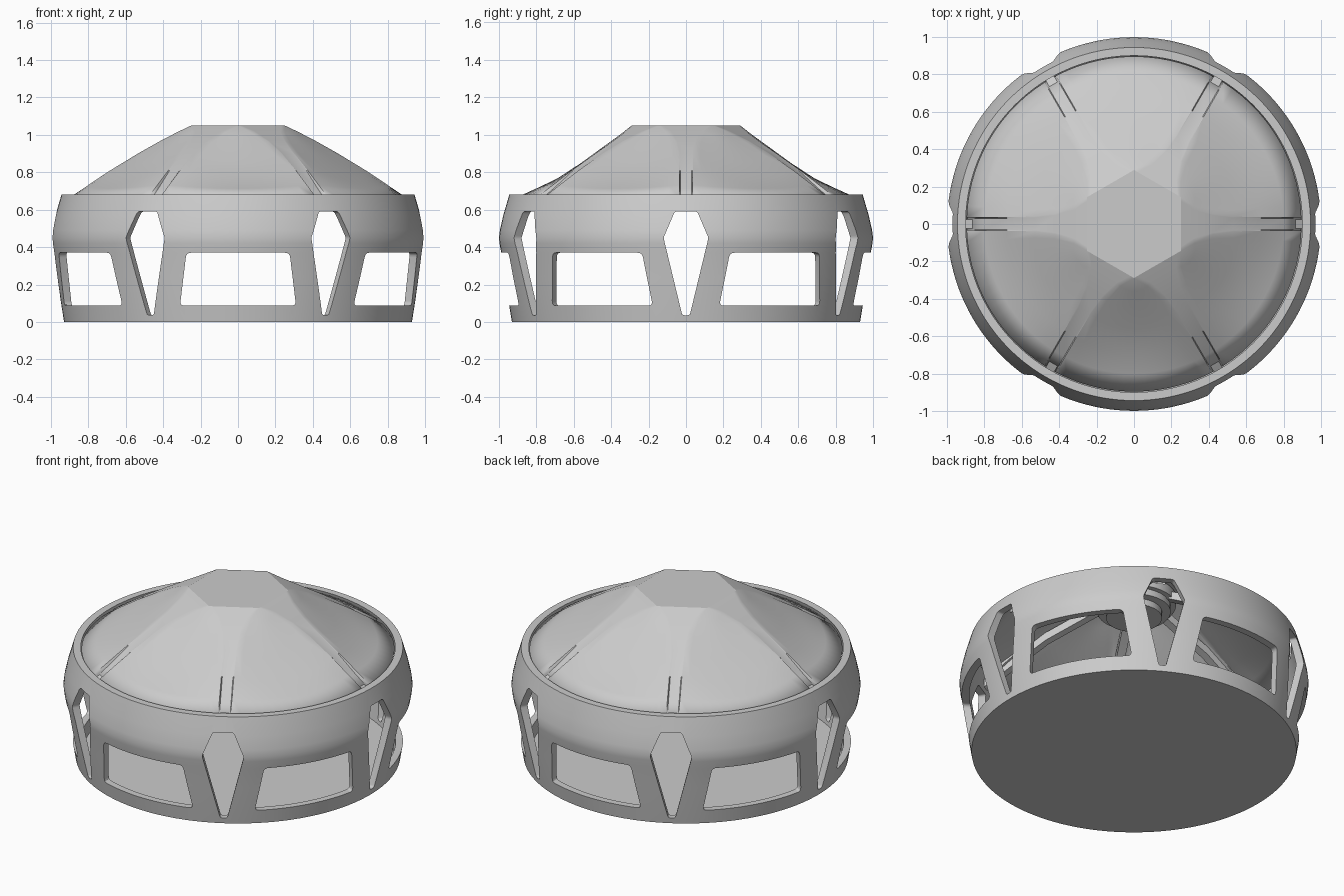
import bpy, bmesh, math
from mathutils import Vector, Matrix

if "Cube" in bpy.data.objects:
    bpy.data.objects.remove(bpy.data.objects["Cube"])


def finish(name, bm, angle=30):
    bmesh.ops.remove_doubles(bm, verts=bm.verts, dist=1e-4)
    bmesh.ops.recalc_face_normals(bm, faces=bm.faces)
    me = bpy.data.meshes.new(name)
    bm.to_mesh(me)
    bm.free()
    ob = bpy.data.objects.new(name, me)
    bpy.context.collection.objects.link(ob)
    select(ob)
    bpy.ops.object.shade_smooth_by_angle(angle=math.radians(angle))
    return ob


def select(ob):
    bpy.ops.object.select_all(action='DESELECT')
    bpy.context.view_layer.objects.active = ob
    ob.select_set(True)


def lathe(name, profile, n=144, angle=30):
    """Revolve a closed (radius, z) profile about z."""
    bm = bmesh.new()
    rings = [[bm.verts.new((r * math.cos(2 * math.pi * i / n), r * math.sin(2 * math.pi * i / n), z))
              for r, z in profile] for i in range(n)]
    m = len(profile)
    for i in range(n):
        a, b = rings[i], rings[(i + 1) % n]
        for j in range(m):
            bm.faces.new((a[j], b[j], b[(j + 1) % m], a[(j + 1) % m]))
    return finish(name, bm, angle)


def disc(name, r, z0, z1):
    bm = bmesh.new()
    bmesh.ops.create_cone(bm, cap_ends=True, segments=144, radius1=r, radius2=r, depth=z1 - z0,
                          matrix=Matrix.Translation((0, 0, (z0 + z1) / 2)))
    return finish(name, bm)


def rounded(points, rad, steps=4):
    """Round the corners of a 2D outline."""
    out = []
    n = len(points)
    for i in range(n):
        p, a, b = (Vector(points[j]) for j in (i, i - 1, (i + 1) % n))
        s, e = p + (a - p).normalized() * rad, p + (b - p).normalized() * rad
        for k in range(steps + 1):
            t = k / steps
            out.append(s * (1 - t) ** 2 + p * 2 * t * (1 - t) + e * t * t)
    return out


def radial_prism(bm, outline, ang, r0, r1):
    """Extrude a (sideways, z) outline along a radial direction."""
    rot = Matrix.Rotation(ang, 3, 'Z')
    a, b = ([bm.verts.new(rot @ Vector((r, t, z))) for t, z in outline] for r in (r0, r1))
    n = len(outline)
    bm.faces.new(a)
    bm.faces.new(b)
    for i in range(n):
        bm.faces.new((a[i], a[(i + 1) % n], b[(i + 1) % n], b[i]))


# Outer wall with a bulging profile
wall = lathe("wall", [(.93, 0), (.945, .09), (.968, .24), (.987, .37), (.996, .42), (.999, .45),
                      (.994, .49), (.976, .57), (.944, .68),
                      (.90, .68), (.935, .56), (.953, .45), (.943, .37), (.903, .09), (.89, 0)])

# Six wide windows and six kite windows cut through the wall
cut = bmesh.new()
wide = rounded([(-.31, .087), (.31, .087), (.276, .37), (-.276, .37)], .025)
kite = rounded([(-.02, .036), (.02, .036), (.12, .45), (.06, .59), (-.06, .59), (-.12, .45)], .012, 3)
for k in range(6):
    radial_prism(cut, kite, math.radians(60 * k), .80, 1.2)
    radial_prism(cut, wide, math.radians(60 * k + 30), .79, 1.2)
cutter = finish("window_cutter", cut)
cutter.hide_render = True
mod = wall.modifiers.new("windows", 'BOOLEAN')
mod.object, mod.operation, mod.solver = cutter, 'DIFFERENCE', 'EXACT'
select(wall)
bpy.ops.object.modifier_apply(modifier="windows")
bpy.data.objects.remove(cutter)
bpy.ops.object.shade_smooth_by_angle(angle=math.radians(30))

# Floor
disc("floor", .928, 0, .012)

# Roof: flat hexagon, six narrow grooved ribs, six hollowed panels
EDGE = [(.25, .1443, 1.05), (.32, .09, 1.017), (.42, .055, .965), (.53, .04, .903),
        (.68, .036, .812), (.80, .036, .732), (.895, .036, .668)]   # rib edge: out, sideways, z
MID = [(.2887, 1.05), (.36, .995), (.45, .93), (.56, .85), (.69, .765), (.80, .713), (.896, .67)]
GROOVE = [0, 0, 0, 0, .004, .02, .025]


def grid(bm, rows, rot):
    vs = [[bm.verts.new(rot @ Vector(p)) for p in row] for row in rows]
    for a, b in zip(vs, vs[1:]):
        for j in range(len(a) - 1):
            bm.faces.new((a[j], a[j + 1], b[j + 1], b[j]))


bm = bmesh.new()
rib_rows = [[(d, w * f, z - (g if abs(f) < 1 else 0)) for f in (-1, -.85, .85, 1)]
            for (d, w, z), g in zip(EDGE, GROOVE)]
panel_rows = []
for (d, w, z), (r, zc) in zip(EDGE, MID):
    re, half = math.hypot(d, w), math.radians(30) - math.atan2(w, d)
    row = []
    for j in range(15):
        s = j / 7 - 1
        rr, a = r + (re - r) * s * s, math.radians(30) + half * s
        row.append((rr * math.cos(a), rr * math.sin(a), zc + (z - zc) * s * s))
    panel_rows.append(row)
for k in range(6):
    rot = Matrix.Rotation(math.radians(60 * k), 3, 'Z')
    grid(bm, rib_rows, rot)
    grid(bm, panel_rows[1:], rot)
    tip = panel_rows[0][0]
    for p, q in zip(panel_rows[1], panel_rows[1][1:]):
        bm.faces.new([bm.verts.new(rot @ Vector(v)) for v in (tip, p, q)])
    # slice of the flat top, edged like the rib ends
    top = rib_rows[0]
    for p, q in zip(top, top[1:]):
        bm.faces.new([bm.verts.new(rot @ Vector(v)) for v in ((0, 0, 1.05), p, q)])
bmesh.ops.remove_doubles(bm, verts=bm.verts, dist=1e-4)
roof = finish("roof", bm, 22)
# thickness goes inwards
up = sum(p.normal.z for p in roof.data.polygons)
if up < 0:
    roof.data.flip_normals()
sol = roof.modifiers.new("thickness", 'SOLIDIFY')
sol.thickness, sol.offset = .02, -1

# Stepped hub and roof beams inside
lathe("roof_hub", [(.001, .88), (.16, .88), (.16, .92), (.21, .92), (.21, .96), (.24, .96),
                   (.24, 1.02), (.001, 1.02)], 48)
beams = bmesh.new()
for k in range(6):
    rot = Matrix.Rotation(math.radians(60 * k), 3, 'Z')
    rings = [[beams.verts.new(rot @ Vector((d, t, z + h))) for t, h in
              ((-.025, -.05), (.025, -.05), (.025, 0), (-.025, 0))]
             for d, z in ((.2, 1.01), (.53, .875), (.905, .64))]
    for a, b in zip(rings, rings[1:]):
        for j in range(4):
            beams.faces.new((a[j], a[(j + 1) % 4], b[(j + 1) % 4], b[j]))
    beams.faces.new(rings[0])
    beams.faces.new(rings[-1])
finish("roof_beams", beams)
